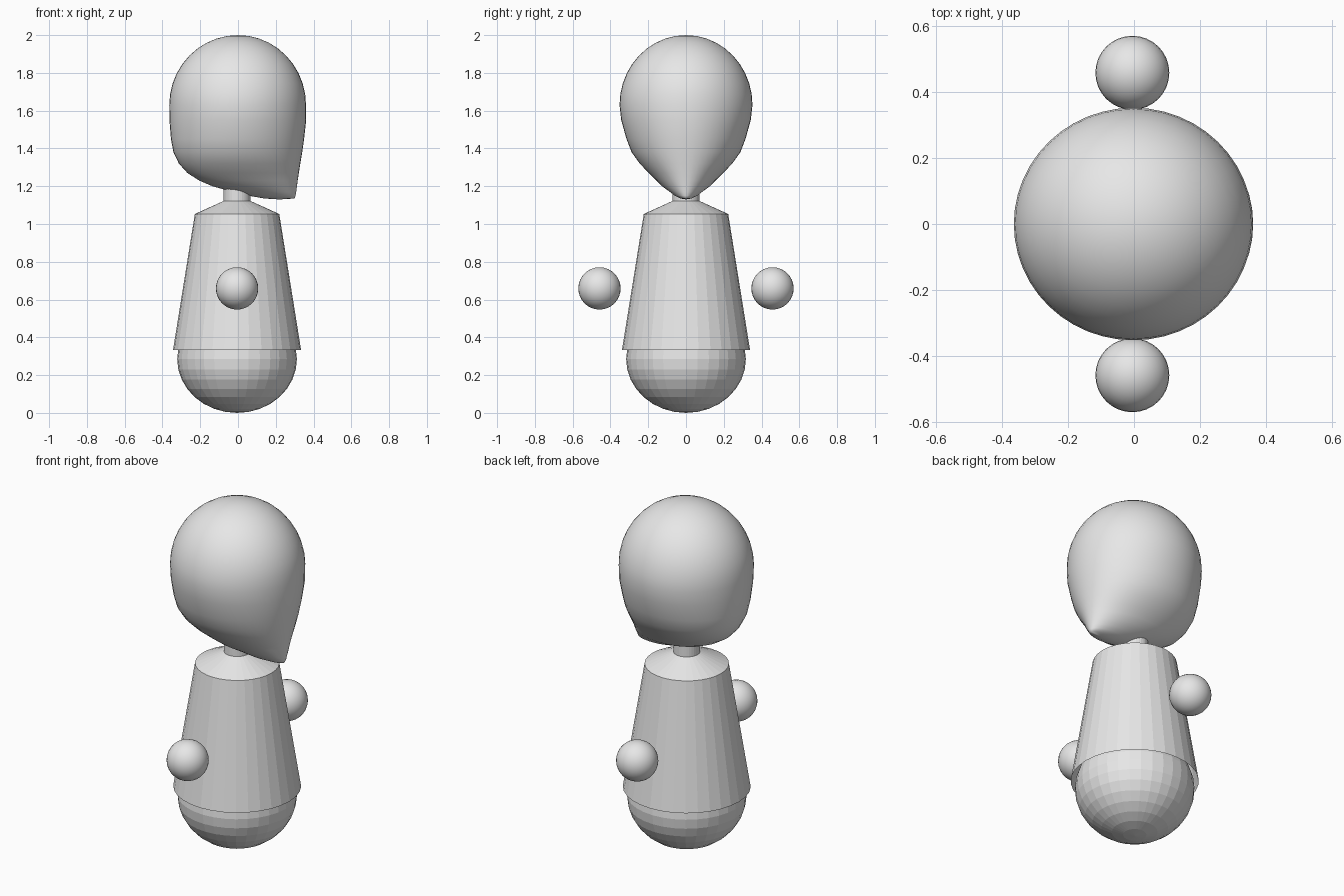
import bpy, bmesh, math

if "Cube" in bpy.data.objects:
    bpy.data.objects.remove(bpy.data.objects["Cube"])

grey = bpy.data.materials.new("plain grey")
grey.diffuse_color = (0.8, 0.8, 0.8, 1)
grey.use_nodes = True
grey.node_tree.nodes["Principled BSDF"].inputs["Base Color"].default_value = grey.diffuse_color
CX = -0.005  # body axis
N = 32


def finish(name, bm, smooth):
    bmesh.ops.recalc_face_normals(bm, faces=bm.faces[:])
    for f in bm.faces:
        f.smooth = smooth
    me = bpy.data.meshes.new(name)
    bm.to_mesh(me)
    bm.free()
    me.materials.append(grey)
    ob = bpy.data.objects.new(name, me)
    bpy.context.collection.objects.link(ob)
    return ob


def loft(name, rows, top=None, bottom=None, smooth=False, n=N):
    """Skin elliptical slices (z, x_left, x_right, half_depth), listed top down."""
    bm = bmesh.new()
    rings = []
    for z, xl, xr, yw in rows:
        c, a = (xl + xr) / 2, (xr - xl) / 2
        rings.append([bm.verts.new((c + a * math.cos(2 * math.pi * i / n),
                                    yw * math.sin(2 * math.pi * i / n), z)) for i in range(n)])
    for r, s in zip(rings, rings[1:]):
        for i in range(n):
            j = (i + 1) % n
            bm.faces.new((r[i], r[j], s[j], s[i]))
    for pole, r in ((top, rings[0]), (bottom, rings[-1])):
        if pole:
            p = bm.verts.new(pole)
            for i in range(n):
                bm.faces.new((p, r[i], r[(i + 1) % n]))
    return finish(name, bm, smooth)


def ball(name, loc, rx, rz, smooth):
    bm = bmesh.new()
    bmesh.ops.create_uvsphere(bm, u_segments=N, v_segments=16, radius=1)
    for v in bm.verts:
        v.co = (loc[0] + v.co.x * rx, loc[1] + v.co.y * rx, loc[2] + v.co.z * rz)
    return finish(name, bm, smooth)


# Head: round dome whose lower slices slide forward to a pointed chin
rows = []
for k in range(1, 11):
    t = math.radians(9 * k)
    rows.append((1.63 + 0.37 * math.cos(t), -0.364 * math.sin(t),
                 0.360 * math.sin(t), 0.352 * math.sin(t)))
rows += [
    (1.55, -.363, .361, .343), (1.45, -.355, .350, .315), (1.38, -.342, .340, .288),
    (1.32, -.313, .330, .245), (1.27, -.268, .322, .197), (1.23, -.205, .316, .156),
    (1.20, -.135, .312, .127), (1.17, -.030, .308, .085), (1.15, .055, .305, .060),
    (1.135, .140, .300, .030),
]
loft("head", rows, top=(0, 0, 2.0), bottom=(0.22, 0, 1.13), smooth=True, n=48)


def disc(z, r):
    return (z, CX - r, CX + r, r)


# Neck, and flared torso with sloping shoulders
loft("neck", [disc(1.26, 0.071), disc(1.10, 0.071)], top=(CX, 0, 1.26))
loft("torso", [disc(1.122, 0.071), disc(1.053, 0.2235), disc(0.333, 0.339)],
     top=(CX, 0, 1.122))

# Rounded base
ball("base", (CX, 0, 0.285), 0.317, 0.285, False)

# Floating hands
for side, label in ((-1, "front"), (1, "back")):
    ball(label + "_hand", (CX, side * 0.458, 0.659), 0.112, 0.112, True)
